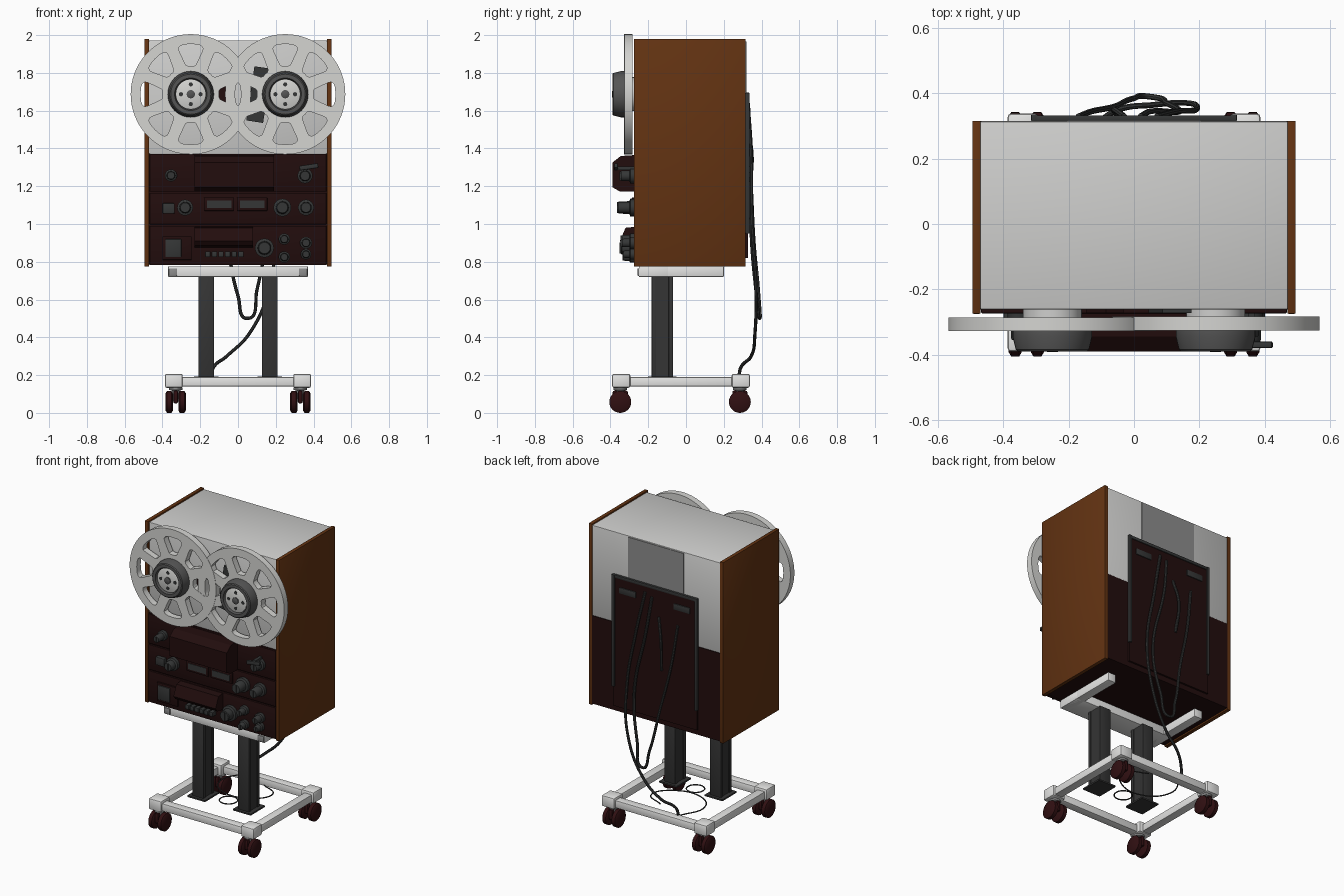
import bpy, bmesh, math
from mathutils import Vector, Matrix

if "Cube" in bpy.data.objects:
    bpy.data.objects.remove(bpy.data.objects["Cube"])

def mat(name, r, g, b):
    m = bpy.data.materials.new(name)
    m.diffuse_color = (r, g, b, 1)
    m.use_nodes = True
    m.node_tree.nodes["Principled BSDF"].inputs["Base Color"].default_value = m.diffuse_color
    return m

BODY = mat("cabinet_white", .62, .62, .61)
REEL = mat("reel_silver", .66, .66, .64)
FRAME = mat("stand_white", .78, .78, .77)
WOOD = mat("walnut_wood", .125, .033, .006)
DARK = mat("dark_maroon", .016, .004, .004)
POST = mat("charcoal", .035, .035, .035)
HUB = mat("hub_grey", .09, .09, .09)
KNOB = mat("knob_grey", .035, .037, .037)
PATCH = mat("mid_grey", .27, .27, .27)
WHEEL = mat("wheel_red_black", .03, .005, .006)

def add(name, bm, m, smooth=False):
    bmesh.ops.recalc_face_normals(bm, faces=bm.faces)
    me = bpy.data.meshes.new(name)
    bm.to_mesh(me)
    bm.free()
    o = bpy.data.objects.new(name, me)
    bpy.context.collection.objects.link(o)
    me.materials.append(m)
    if smooth:
        bpy.ops.object.select_all(action='DESELECT')
        o.select_set(True)
        bpy.context.view_layer.objects.active = o
        bpy.ops.object.shade_smooth_by_angle(angle=math.radians(35))
    return o

def box(name, x0, x1, y0, y1, z0, z1, m, bevel=0, rot=0):
    bm = bmesh.new()
    mtx = (Matrix.Translation(((x0+x1)/2, (y0+y1)/2, (z0+z1)/2)) @ Matrix.Rotation(rot, 4, 'Y')
           @ Matrix.Diagonal((x1-x0, y1-y0, z1-z0, 1)))
    bmesh.ops.create_cube(bm, size=1, matrix=mtx)
    if bevel:
        bmesh.ops.bevel(bm, geom=bm.edges[:], offset=bevel, segments=2, affect='EDGES', profile=.5)
    return add(name, bm, m, bevel > 0)

def lathe(name, prof, axis, c, m, n=40):
    """prof = (radius, position along axis); closed with end caps"""
    bm = bmesh.new()
    rings = []
    for r, t in prof:
        ring = []
        for i in range(n):
            a = 2*math.pi*i/n
            u, v = r*math.cos(a), r*math.sin(a)
            p = {'X': (t, u, v), 'Y': (u, t, v), 'Z': (u, v, t)}[axis]
            ring.append(bm.verts.new(Vector(p) + Vector(c)))
        rings.append(ring)
    for a, b in zip(rings, rings[1:]):
        for i in range(n):
            bm.faces.new((a[i], a[(i+1) % n], b[(i+1) % n], b[i]))
    bm.faces.new(rings[0])
    bm.faces.new(rings[-1])
    return add(name, bm, m, True)

def extrude_x(name, prof, x0, x1, m):
    bm = bmesh.new()
    f = bm.faces.new([bm.verts.new((x0, y, z)) for y, z in prof])
    g = bmesh.ops.extrude_face_region(bm, geom=[f])['geom']
    bmesh.ops.translate(bm, vec=(x1-x0, 0, 0), verts=[v for v in g if isinstance(v, bmesh.types.BMVert)])
    return add(name, bm, m)

def curve_mesh(name, cu, m, mtx=None):
    tmp = bpy.data.objects.new(name + "_curve", cu)
    bpy.context.collection.objects.link(tmp)
    bpy.context.view_layer.update()
    me = bpy.data.meshes.new_from_object(tmp.evaluated_get(bpy.context.evaluated_depsgraph_get()))
    bpy.data.objects.remove(tmp)
    bm = bmesh.new()
    bm.from_mesh(me)
    bmesh.ops.remove_doubles(bm, verts=bm.verts, dist=1e-5)
    if mtx:
        bm.transform(mtx)
    return add(name, bm, m, True)

def cable(name, pts, r, m=KNOB, cyclic=False):
    cu = bpy.data.curves.new(name, 'CURVE')
    cu.dimensions = '3D'
    cu.bevel_depth, cu.bevel_resolution, cu.resolution_u, cu.use_fill_caps = r, 2, 10, True
    s = cu.splines.new('BEZIER')
    s.bezier_points.add(len(pts)-1)
    s.use_cyclic_u = cyclic
    for b, p in zip(s.bezier_points, pts):
        b.co = p
        b.handle_left_type = b.handle_right_type = 'AUTO'
    return curve_mesh(name, cu, m)

# Cabinet: light upper half, dark lower half, wood cheeks
box("cabinet_upper", -.472, .472, -.262, .315, 1.37, 1.972, BODY, .006)
box("cabinet_lower", -.472, .472, -.262, .315, .785, 1.37, DARK)
for s in (-1, 1):
    box("wood_side", min(s*.47, s*.495), max(s*.47, s*.495), -.275, .316, .775, 1.98, WOOD, .003)

# Front control panels
for z0, z1 in ((1.172, 1.368), (.998, 1.164), (.782, .99)):
    box("front_panel", -.468, .468, -.274, -.255, z0, z1, DARK, .003)
extrude_x("head_cover", [(-.27, 1.365), (-.345, 1.36), (-.39, 1.325), (-.39, 1.195), (-.35, 1.172), (-.27, 1.172)],
          -.23, .19, DARK)
extrude_x("lower_hood", [(-.27, .985), (-.32, .98), (-.35, .91), (-.33, .885), (-.27, .875)], -.23, .08, DARK)
for x in (-.1, .075):
    box("meter_frame", x-.08, x+.08, -.286, -.27, 1.07, 1.14, DARK, .003)
    box("meter_window", x-.065, x+.065, -.289, -.28, 1.085, 1.125, KNOB)
box("input_bezel", -.4, -.245, -.285, -.27, .81, .935, DARK, .003)
box("input_socket", -.385, -.3, -.292, -.28, .825, .92, KNOB, .003)
box("power_switch", -.4, -.335, -.3, -.27, 1.055, 1.11, KNOB, .006)
for i in range(6):
    x = -.16 + i*.035
    box("transport_button", x-.014, x+.014, -.31, -.27, .825, .855, KNOB, .004)
# Knobs: x, z, radius, front y
for x, z, r, y in ((-.355, 1.257, .032, -.355), (.355, 1.255, .04, -.345), (-.28, 1.087, .042, -.34),
                   (.235, 1.087, .047, -.36), (.36, 1.087, .042, -.36), (.14, .873, .05, -.345),
                   (.245, .92, .03, -.34), (.245, .825, .03, -.33), (.36, .9, .032, -.34), (.36, .84, .028, -.33)):
    lathe("control_knob", [(r, -.27), (r, -.295), (r*.72, -.3), (r*.68, y+.005), (r*.6, y)], 'Y', (x, 0, z), KNOB, 24)
    box("knob_pointer", x-.005, x+.005, y-.006, y+.01, z-r*.6, z+r*.6, KNOB)
box("speed_lever", .325, .425, -.38, -.36, 1.29, 1.315, KNOB, .005, -.15)
box("lever_stem", .35, .37, -.37, -.27, 1.285, 1.305, KNOB)

# Tape path plates on the deck behind the reels
box("tension_plate", .065, .155, -.272, -.26, 1.54, 1.83, KNOB, 0, .15)
box("tape_guide", -.12, -.06, -.272, -.26, 1.6, 1.73, DARK, 0, .5)

# Reels with eight windows, and hubs
def reel(x, dy):
    cu = bpy.data.curves.new("reel", 'CURVE')
    cu.dimensions, cu.fill_mode = '2D', 'BOTH'
    cu.extrude, cu.resolution_u = .021, 6
    def loop(pts):
        s = cu.splines.new('POLY')
        s.points.add(len(pts)-1)
        for p, (r, a) in zip(s.points, pts):
            p.co = (r*math.cos(a), r*math.sin(a), 0, 1)
        s.use_cyclic_u = True
    loop([(.318, 2*math.pi*i/96) for i in range(96)])
    outline = [(.15, -6), (.15, 0), (.15, 6), (.158, 10), (.175, 11.5), (.235, 15), (.252, 15), (.262, 12.5),
               (.266, 8), (.266, 0), (.266, -8), (.262, -12.5), (.252, -15), (.235, -15), (.175, -11.5), (.158, -10)]
    for k in range(8):
        loop([(r, math.radians(45*k + d)) for r, d in outline])
    curve_mesh("tape_reel", cu, REEL,
               Matrix.Translation((x, -.307+dy, 1.687)) @ Matrix.Rotation(math.pi/2, 4, 'X'))
    c = (x, 0, 1.687)
    lathe("reel_spindle_base", [(.09, -.255), (.09, -.29)], 'Y', c, BODY)
    lathe("reel_hub", [(.122, -.326), (.122, -.345), (.112, -.385), (.106, -.39), (.086, -.39), (.08, -.375)], 'Y', c, HUB, 48)
    lathe("hub_disc", [(.078, -.37), (.078, -.379), (.074, -.381)], 'Y', c, REEL)
    lathe("hub_cap", [(.022, -.37), (.022, -.388), (.016, -.392)], 'Y', c, HUB, 20)
    for k in range(4):
        a = math.pi/2*k
        lathe("hub_hole", [(.011, -.378), (.011, -.383)], 'Y',
              (x+.052*math.cos(a), 0, 1.687+.052*math.sin(a)), KNOB, 14)

reel(-.25, 0)
reel(.25, .002)

# Rear: grey plate, connector panel, rails
box("rear_grey_plate", -.205, .205, .31, .319, 1.55, 1.965, PATCH)
box("rear_panel", -.31, .31, .31, .327, .82, 1.685, DARK)
for s in (-1, 1):
    box("rear_rail", s*.305-.01, s*.305+.01, .315, .336, .95, 1.695, KNOB, .003)
    box("rear_terminal", s*.2-.06, s*.2+.06, .32, .333, 1.58, 1.62, KNOB, .003)
box("rear_top_rail", -.31, .31, .315, .333, 1.675, 1.695, KNOB, .003)

# Hanging cables
cable("signal_cable", [(.02, .33, 1.62), (.05, .345, 1.4), (.14, .345, .95), (.1, .37, .65), (.05, .39, .5),
                       (0, .385, .62), (-.06, .36, .9), (-.13, .345, 1.2), (-.17, .33, 1.48)], .009)
cable("power_cable", [(.07, .33, 1.64), (.13, .345, 1.35), (.19, .35, 1), (.17, .37, .68), (.06, .365, .42),
                      (-.06, .345, .3), (-.13, .29, .24), (-.14, .28, .195)], .009)
cable("short_cable", [(-.03, .33, 1.5), (-.06, .35, 1.35), (-.05, .33, 1.15)], .009)

# Stand: U-shaped support, posts, floor frame
box("support_crossbar", -.37, .37, -.25, -.09, .72, .776, FRAME, .004)
for s in (-1, 1):
    box("support_arm", s*.34-.03, s*.34+.03, -.25, .2, .72, .776, FRAME, .004)
    box("arm_end_bracket", s*.345-.022, s*.345+.022, -.256, -.245, .725, .765, PATCH, .003)
    # Posts are channels: two side webs and a core
    x = s*.168
    box("post_core", x-.036, x+.036, -.17, -.08, .19, .72, POST)
    for t in (-1, 1):
        box("post_flange", x-.041, x+.041, -.125+t*.045-.012, -.125+t*.045+.012, .19, .72, POST, .003)
    box("post_foot", x-.065, x+.065, -.2, -.05, .183, .193, POST)
    box("frame_side_bar", s*.345-.028, s*.345+.028, -.35, .3, .14, .19, FRAME, .005)
for y in (-.35, .295):
    box("frame_cross_bar", -.35, .35, y-.028, y+.028, .14, .19, FRAME, .005)

# Corner blocks and twin-wheel casters
for s in (-1, 1):
    for y in (-.343, .29):
        x = s*.34
        box("frame_corner", x-.047, x+.047, y-.048, y+.048, .133, .207, FRAME, .01)
        cx, cy = s*.33, y - .005
        lathe("caster_stem", [(.035, .134), (.035, .122), (.02, .118), (.02, .06)], 'Z', (cx, cy, 0), PATCH, 20)
        box("caster_hood", cx-.012, cx+.012, cy-.04, cy+.04, .05, .118, WHEEL, .008)
        for t in (-1, 1):
            lathe("caster_wheel", [(.045, -.02), (.058, -.012), (.058, .012), (.045, .02)], 'X',
                  (cx+t*.034, cy, .058), WHEEL, 28)

# Loose cable coil inside the floor frame
cable("floor_cable", [(-.14, .27, .186), (-.2, .1, .186), (-.1, -.02, .186), (.1, 0, .186), (.17, .12, .186), (.05, .2, .186)], .004)
cable("floor_cable_ring", [(.055*math.cos(a*math.pi/3), -.1+.055*math.sin(a*math.pi/3), .186) for a in range(6)], .004, KNOB, True)
